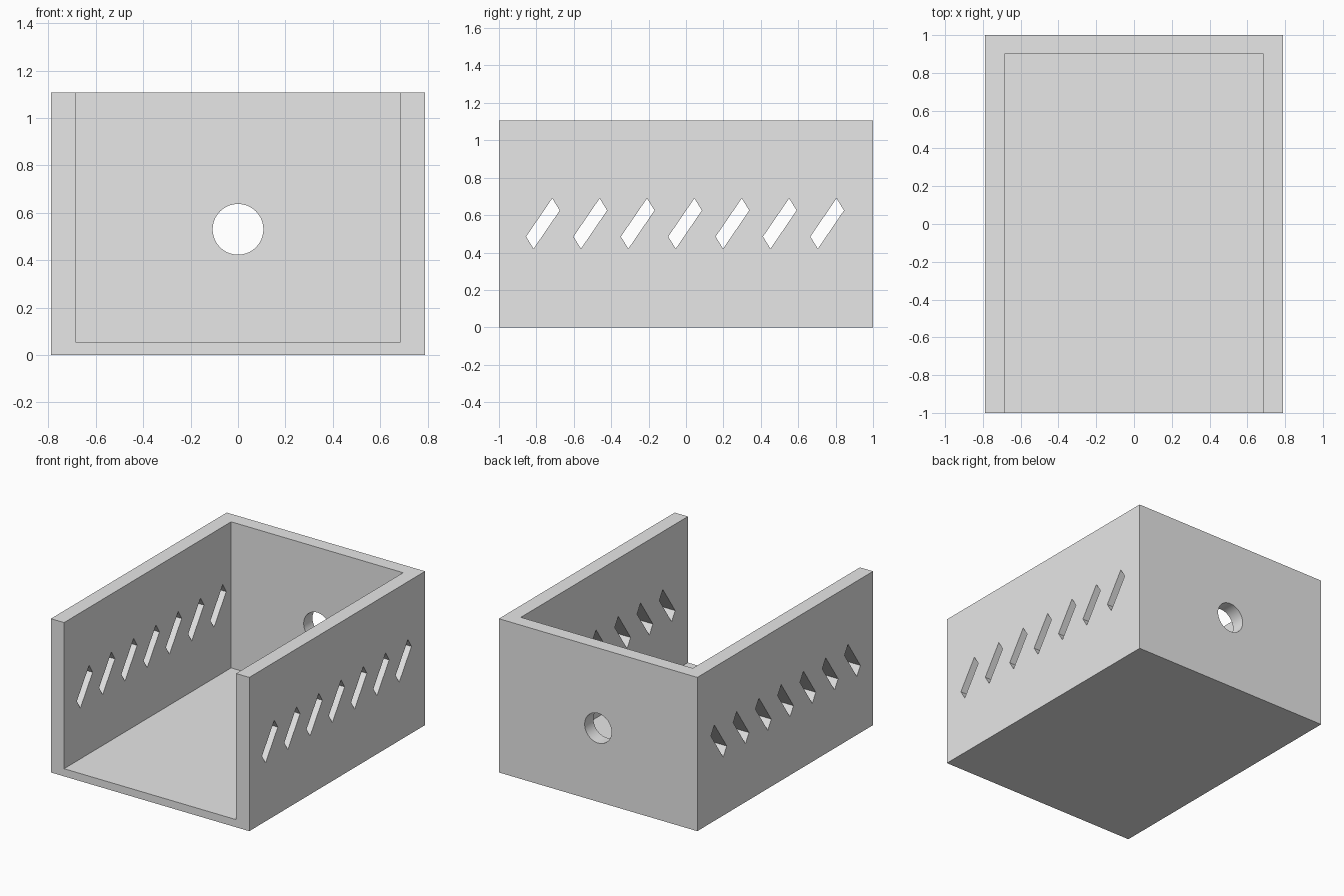
import bpy, bmesh, math
from mathutils import Vector

cube = bpy.data.objects.get("Cube")
if cube:
    bpy.data.objects.remove(cube, do_unlink=True)

W, L, H = 0.79, 1.0, 1.107          # half width, half length, height
INNER, FLOOR, BACK = 0.685, 0.055, 0.9

grey = bpy.data.materials.new("light grey")
grey.use_nodes = True
grey.diffuse_color = (0.8, 0.8, 0.8, 1)
grey.node_tree.nodes["Principled BSDF"].inputs["Base Color"].default_value = (0.8, 0.8, 0.8, 1)


def prism(name, outline, offset):
    """Extrude a planar outline along an offset into a closed solid."""
    bm = bmesh.new()
    face = bm.faces.new([bm.verts.new(p) for p in outline])
    new = bmesh.ops.extrude_face_region(bm, geom=[face])["geom"]
    moved = [v for v in new if isinstance(v, bmesh.types.BMVert)]
    bmesh.ops.translate(bm, verts=moved, vec=offset)
    bmesh.ops.recalc_face_normals(bm, faces=bm.faces)
    mesh = bpy.data.meshes.new(name)
    bm.to_mesh(mesh)
    bm.free()
    mesh.materials.append(grey)
    obj = bpy.data.objects.new(name, mesh)
    bpy.context.collection.objects.link(obj)
    return obj


def cut(target, cutter):
    mod = target.modifiers.new(cutter.name, "BOOLEAN")
    mod.operation, mod.object, mod.solver = "DIFFERENCE", cutter, "EXACT"
    cutter.hide_render = True
    bpy.context.view_layer.objects.active = target
    bpy.ops.object.modifier_apply(modifier=mod.name)
    bpy.data.objects.remove(cutter, do_unlink=True)


# U-shaped tray: floor, two side walls and a back wall, open at front and top
u_profile = [(-W, 0), (W, 0), (W, H), (INNER, H), (INNER, FLOOR),
             (-INNER, FLOOR), (-INNER, H), (-W, H)]
box = prism("open_box", [(x, -L, z) for x, z in u_profile], (0, BACK + L, 0))
back = prism("back_wall", [(-W, BACK, 0), (W, BACK, 0), (W, BACK, H), (-W, BACK, H)],
             (0, L - BACK, 0))
join = box.modifiers.new("join", "BOOLEAN")
join.operation, join.object, join.solver = "UNION", back, "EXACT"
bpy.context.view_layer.objects.active = box
bpy.ops.object.modifier_apply(modifier=join.name)
bpy.data.objects.remove(back, do_unlink=True)

# Round cable hole through the back wall
ring = [(0.107 * math.cos(a), BACK - 0.1, 0.53 + 0.107 * math.sin(a))
        for a in (math.tau * i / 64 for i in range(64))]
cut(box, prism("cable_hole", ring, (0, 0.4, 0)))

# Seven slanted vent slots through both side walls
slot = [(-0.05, -0.135), (0.09, 0.07), (0.05, 0.135), (-0.09, -0.07)]
for i in range(7):
    centre = -0.765 + i * 0.2533
    outline = [(-1, centre + y, 0.555 + z) for y, z in slot]
    cut(box, prism("vent_slot", outline, (2, 0, 0)))

# Smooth hole wall, sharp edges elsewhere
bpy.ops.object.select_all(action="DESELECT")
box.select_set(True)
bpy.context.view_layer.objects.active = box
bpy.ops.object.shade_smooth_by_angle(angle=math.radians(30))
